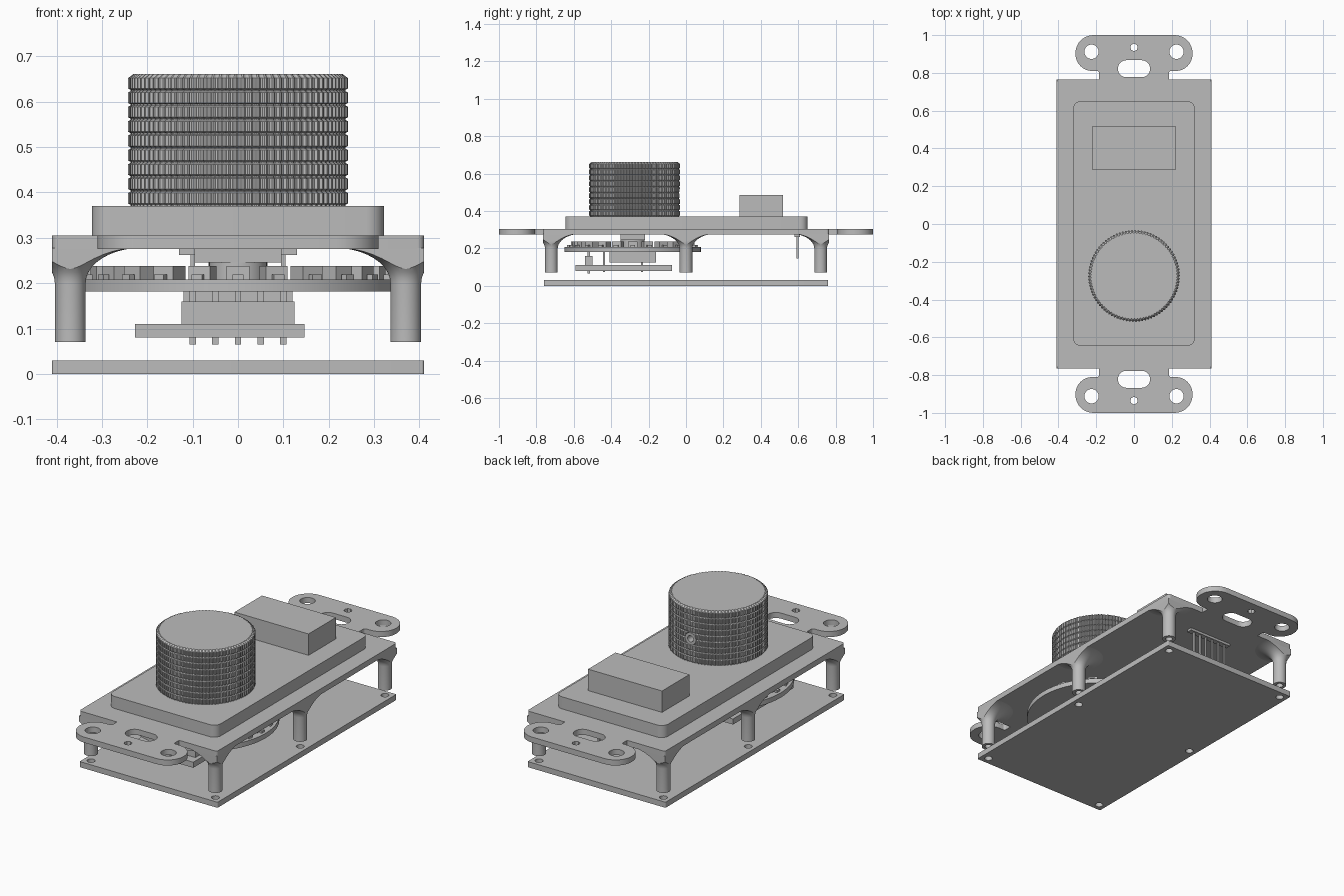
import bpy
import bmesh
from math import sin, cos, pi, radians
from mathutils import Vector, Matrix

default_cube = bpy.data.objects.get("Cube")
if default_cube:
    bpy.data.objects.remove(default_cube, do_unlink=True)

# One plain grey for every part
GREY = (0.5, 0.5, 0.5, 1)
grey = bpy.data.materials.new("plain grey")
grey.use_nodes = True
grey.diffuse_color = GREY
for node in grey.node_tree.nodes:
    if node.type == "BSDF_PRINCIPLED":
        node.inputs["Base Color"].default_value = GREY


def finish(name, bm, smooth=True):
    """Turn a bmesh into a named, coloured object."""
    bmesh.ops.recalc_face_normals(bm, faces=bm.faces)
    mesh = bpy.data.meshes.new(name)
    bm.to_mesh(mesh)
    bm.free()
    mesh.materials.append(grey)
    obj = bpy.data.objects.new(name, mesh)
    bpy.context.collection.objects.link(obj)
    if smooth:
        bpy.ops.object.select_all(action="DESELECT")
        bpy.context.view_layer.objects.active = obj
        obj.select_set(True)
        bpy.ops.object.shade_smooth_by_angle(angle=radians(30))
    return obj


def add_box(bm, x, y, z, turn=None):
    """Add a box from (low, high) pairs, optionally transformed."""
    spans = (x, y, z)
    middle = Vector([(low + high) / 2 for low, high in spans])
    size = Vector([high - low for low, high in spans])
    matrix = Matrix.Translation(middle) @ Matrix.Diagonal(size.to_4d())
    bmesh.ops.create_cube(bm, size=1, matrix=turn @ matrix if turn else matrix)


def box(name, x, y, z):
    bm = bmesh.new()
    add_box(bm, x, y, z)
    return finish(name, bm, smooth=False)


def circle(x, y, r, count=32):
    return [(x + r * cos(2 * pi * i / count), y + r * sin(2 * pi * i / count))
            for i in range(count)]


def rounded(corners, steps=8):
    """Round the right-angled corners (x, y, radius) of an outline."""
    points = []
    for i, (x, y, r) in enumerate(corners):
        p = Vector((x, y))
        if r == 0:
            points.append((x, y))
            continue
        u = (Vector(corners[i - 1][:2]) - p).normalized()
        v = (Vector(corners[(i + 1) % len(corners)][:2]) - p).normalized()
        for k in range(steps + 1):
            t = pi / 2 * k / steps
            points.append(tuple(p + r * (u * (1 - sin(t)) + v * (1 - cos(t)))))
    return points


def rectangle(x, y, r):
    return rounded([(x[0], y[0], r), (x[1], y[0], r), (x[1], y[1], r), (x[0], y[1], r)])


def plate(name, loops, low, high):
    """Extrude an outline; later loops are holes."""
    curve = bpy.data.curves.new(name, "CURVE")
    curve.dimensions = "2D"
    curve.fill_mode = "BOTH"
    curve.extrude = (high - low) / 2
    for loop in loops:
        spline = curve.splines.new("POLY")
        spline.points.add(len(loop) - 1)
        for point, (x, y) in zip(spline.points, loop):
            point.co = (x, y, 0, 1)
        spline.use_cyclic_u = True
    outline = bpy.data.objects.new(name + " outline", curve)
    bpy.context.collection.objects.link(outline)
    graph = bpy.context.evaluated_depsgraph_get()
    mesh = bpy.data.meshes.new_from_object(outline.evaluated_get(graph))
    bm = bmesh.new()
    bm.from_mesh(mesh)
    bpy.data.objects.remove(outline, do_unlink=True)
    bpy.data.meshes.remove(mesh)
    bmesh.ops.remove_doubles(bm, verts=bm.verts, dist=1e-5)
    bmesh.ops.translate(bm, verts=bm.verts, vec=(0, 0, (low + high) / 2))
    return finish(name, bm)


def lathe(profile, x, y, count=32, groove=None):
    """Revolve (radius, z) pairs; groove(i) gives a scale for column i."""
    bm = bmesh.new()
    rings = []
    for r, z in profile:
        ring = []
        for i in range(count):
            a = 2 * pi * i / count
            s = r * groove(i) if groove else r
            ring.append(bm.verts.new((x + s * cos(a), y + s * sin(a), z)))
        rings.append(ring)
    for lower, upper in zip(rings, rings[1:]):
        for i in range(count):
            j = (i + 1) % count
            bm.faces.new((lower[i], lower[j], upper[j], upper[i]))
    bm.faces.new(rings[0])
    bm.faces.new(rings[-1])
    return bm


# Base plate with six screw holes
HALF_X, HALF_Y = 0.41, 0.765
LEGS = [(x, y) for x in (-0.37, 0.37) for y in (-0.72, 0, 0.72)]
base = rectangle((-HALF_X, HALF_X), (-0.76, 0.76), 0.005)
plate("base_plate", [base] + [circle(x, y, 0.02, 20) for x, y in LEGS], 0, 0.03)

# Frame and raised face
FRAME_LOW, FRAME_TOP, FACE_TOP = 0.275, 0.305, 0.37
plate("frame", [rectangle((-HALF_X, HALF_X), (-HALF_Y, HALF_Y), 0.015)], FRAME_LOW, FRAME_TOP)
plate("raised_face", [rectangle((-0.322, 0.322), (-0.645, 0.65), 0.04)], FRAME_TOP, FACE_TOP)

# Mounting ears with holes and slot
for name, side in (("front_ear", -1), ("back_ear", 1)):
    right = [(0.185, HALF_Y, 0), (0.185, 0.81, 0.012), (0.31, 0.81, 0.09), (0.31, 1, 0.095)]
    left = [(-x, y, r) for x, y, r in reversed(right)]
    loops = [rounded(right + left),
             circle(-0.225, 0.912, 0.038), circle(0.225, 0.912, 0.038),
             circle(0, 0.935, 0.02, 8),
             rectangle((-0.085, 0.085), (0.777, 0.867), 0.044)]
    plate(name, [[(x, side * y) for x, y in loop] for loop in loops], FRAME_LOW, FRAME_TOP)

# Flared legs, trimmed flush with the frame edges
flare = [pi / 2 * k / 10 for k in range(11)]
leg = [(0.018, 0.12), (0.018, 0.07), (0.034, 0.07)]
leg += [(0.034 + 0.125 * (1 - cos(t)), 0.2 + 0.078 * sin(t)) for t in flare]
for i, (x, y) in enumerate(LEGS):
    bm = lathe(leg, x, y, 40)
    for axis, limit in (((1, 0, 0), HALF_X), ((0, 1, 0), HALF_Y)):
        for side in (-1, 1):
            normal = Vector(axis) * side
            bmesh.ops.bisect_plane(bm, geom=bm.verts[:] + bm.edges[:] + bm.faces[:],
                                   plane_co=normal * limit, plane_no=normal, clear_outer=True)
            open_edges = [e for e in bm.edges if e.is_boundary]
            if open_edges:
                bmesh.ops.holes_fill(bm, edges=open_edges, sides=0)
    finish("leg_%d" % (i + 1), bm)

# Knurled knob: stacked bands with vertical grooves
KNOB_Y, KNOB_R, BANDS = -0.275, 0.243, 9
step = (0.655 - FACE_TOP) / BANDS
knob_profile = []
for b in range(BANDS):
    z = FACE_TOP + b * step
    knob_profile += [(KNOB_R - 0.006, z), (KNOB_R - 0.006, z + 0.003), (KNOB_R, z + 0.006),
                     (KNOB_R, z + step - 0.003)]
knob_profile += [(KNOB_R - 0.004, 0.655), (KNOB_R - 0.012, 0.661)]
knob = finish("knob", lathe(knob_profile, 0, KNOB_Y, 360,
                            lambda i: 1 if i % 4 < 2 else 0.98), smooth=False)

# Set screw hole in the back of the knob
SCREW_Z = 0.495


def sideways(bm):
    turn = Matrix.Translation((0, KNOB_Y, SCREW_Z)) @ Matrix.Rotation(-pi / 2, 4, "X")
    bmesh.ops.transform(bm, matrix=turn, verts=bm.verts)
    return bm


cutter = finish("hole_cutter", sideways(lathe([(0.034, 0.15), (0.034, 0.3)], 0, 0)))
cutter.hide_render = True
cut = knob.modifiers.new("screw hole", "BOOLEAN")
cut.operation = "DIFFERENCE"
cut.solver = "EXACT"
cut.object = cutter
bpy.context.view_layer.objects.active = knob
bpy.ops.object.modifier_apply(modifier=cut.name)
bpy.data.objects.remove(cutter, do_unlink=True)
screw = [(0.032, 0.15), (0.032, 0.237), (0.017, 0.237), (0.017, 0.2)]
finish("set_screw", sideways(lathe(screw, 0, 0)))

# Switch block
box("switch_block", (-0.22, 0.22), (0.285, 0.518), (FRAME_TOP, 0.485))

# Round circuit board with a ring of lamps
BOARD_Y = -0.285
finish("round_board", lathe([(0.365, 0.182), (0.365, 0.208)], 0, BOARD_Y, 64))
bm = bmesh.new()
for i in range(24):
    turn = Matrix.Translation((0, BOARD_Y, 0)) @ Matrix.Rotation(2 * pi * i / 24, 4, "Z")
    add_box(bm, (0.275, 0.33), (-0.025, 0.025), (0.208, 0.238), turn)
    add_box(bm, (0.335, 0.35), (-0.012, 0.012), (0.208, 0.219), turn)
finish("ring_lamps", bm, smooth=False)

# Shaft collar and encoder below the knob
finish("knob_shaft", lathe([(0.064, 0.208), (0.064, 0.28)], 0, BOARD_Y))
box("shaft_collar", (-0.096, 0.096), (-0.35, -0.22), (0.246, FRAME_LOW))
box("encoder_body", (-0.12, 0.12), (-0.41, -0.16), (0.125, 0.182))

# Lower board, header and pins
box("lower_board", (-0.227, 0.147), (-0.59, -0.075), (0.08, 0.11))
box("header_block", (-0.125, 0.125), (-0.54, -0.5), (0.11, 0.16))
bm = bmesh.new()
for i in range(-2, 3):
    x = i * 0.05
    add_box(bm, (x - 0.007, x + 0.007), (-0.527, -0.513), (0.065, 0.203))
    add_box(bm, (x - 0.005, x + 0.005), (-0.443, -0.433), (0.075, 0.182))
    add_box(bm, (x - 0.005, x + 0.005), (-0.24, -0.23), (0.075, 0.13))
finish("board_pins", bm, smooth=False)

# Pin strip hanging under the switch
box("switch_pin_strip", (-0.13, 0.13), (0.58, 0.61), (0.262, FRAME_LOW))
bm = bmesh.new()
for i in range(6):
    x = (i - 2.5) * 0.04
    add_box(bm, (x - 0.005, x + 0.005), (0.592, 0.602), (0.147, 0.265))
finish("switch_pins", bm, smooth=False)
